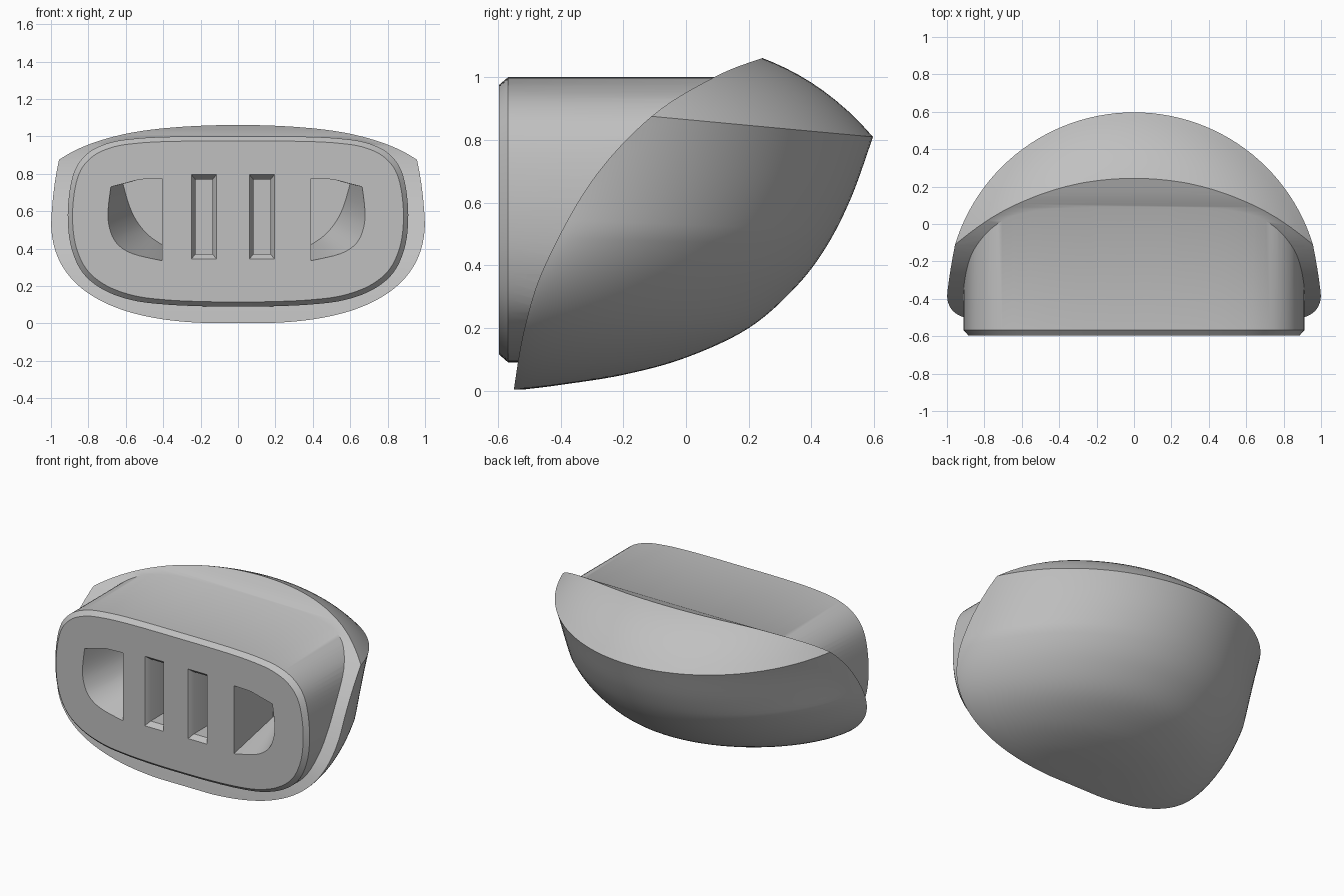
import bpy
import math
from mathutils import Vector

default = bpy.data.objects.get("Cube")
if default:
    bpy.data.objects.remove(default)

grey = bpy.data.materials.new("light_grey")
grey.use_nodes = True
GREY = (0.53, 0.53, 0.53, 1)
grey.diffuse_color = GREY
grey.node_tree.nodes["Principled BSDF"].inputs["Base Color"].default_value = GREY


def smooth_path(points, steps, closed=False):
    """Catmull-Rom curve through points of any dimension."""
    pts = [Vector(p) for p in points]
    n = len(pts)
    pick = (lambda i: pts[i % n]) if closed else (lambda i: pts[min(max(i, 0), n - 1)])
    out = []
    for i in range(n if closed else n - 1):
        a, b, c, d = (pick(i + k) for k in (-1, 0, 1, 2))
        for s in range(steps):
            t = s / steps
            out.append(b + (c - a) * (t / 2) + (a * 2 - b * 5 + c * 4 - d) * (t * t / 2)
                       + (b * 3 - a - c * 3 + d) * (t ** 3 / 2))
    return out if closed else out + [pts[-1]]


def loft(name, rings):
    """Closed solid through rings with equal point counts."""
    n = len(rings[0])
    verts = [tuple(p) for ring in rings for p in ring]
    faces = [(r * n + i, r * n + (i + 1) % n, (r + 1) * n + (i + 1) % n, (r + 1) * n + i)
             for r in range(len(rings) - 1) for i in range(n)]
    faces += [tuple(reversed(range(n))), tuple(range(len(verts) - n, len(verts)))]
    mesh = bpy.data.meshes.new(name)
    mesh.from_pydata(verts, [], faces)
    mesh.materials.append(grey)
    obj = bpy.data.objects.new(name, mesh)
    bpy.context.collection.objects.link(obj)
    activate(obj)
    bpy.ops.object.mode_set(mode='EDIT')
    bpy.ops.mesh.select_all(action='SELECT')
    bpy.ops.mesh.normals_make_consistent(inside=False)
    bpy.ops.object.mode_set(mode='OBJECT')
    return obj


def activate(obj):
    bpy.ops.object.select_all(action='DESELECT')
    obj.select_set(True)
    bpy.context.view_layer.objects.active = obj


def combine(obj, other, operation):
    activate(obj)
    mod = obj.modifiers.new(operation, 'BOOLEAN')
    mod.operation, mod.object, mod.solver = operation, other, 'EXACT'
    bpy.ops.object.modifier_apply(modifier=mod.name)
    bpy.data.objects.remove(other)


# Curved front of the shell, seen from the side (y, z)
front_curve = smooth_path([(-0.57, -0.15), (-0.55, 0), (-0.515, 0.2), (-0.45, 0.4), (-0.3, 0.67),
                           (-0.11, 0.875), (0.09, 1.0), (0.25, 1.063), (0.5, 1.14)], 8)


def front_y(z):
    for a, b in zip(front_curve, front_curve[1:]):
        if a.y <= z <= b.y:
            return a.x + (b.x - a.x) * (z - a.y) / (b.y - a.y)


# Shell: horizontal sections below a tilted ridge, low dome above it
SEGMENTS = 128
TILT, RIDGE, DOME = 0.093, 0.865, 0.265
CENTRE, WIDEST = -0.4, 0.55


def shell_ring(z, back, half, centre, tilt, power):
    ring = []
    for i in range(SEGMENTS):
        a = 2 * math.pi * i / SEGMENTS
        s = math.sin(a)
        y = centre + ((back - centre) * s ** power if s > 0 else half / 2 * s)
        ring.append((half * math.cos(a), y, z - tilt * y))
    return ring


rings = []
for back, z in smooth_path([(-0.52, 0.003), (-0.4, 0.018), (-0.2, 0.05), (0, 0.105), (0.2, 0.2),
                            (0.35, 0.335), (0.45, 0.475), (0.53, 0.65), (0.597, RIDGE)], 6):
    drop = max(0, 1 - z / WIDEST)
    half_width = (1 - drop ** 2.4) ** (1 / 2.6)
    level = (z / RIDGE) ** 2
    centre = min(CENTRE, front_y(z))
    rings.append(shell_ring(z, back, half_width, centre, TILT * level, 1.35 - 0.35 * level))
for k in range(1, 25):
    r = 1 - k / 25
    rings.append(shell_ring(RIDGE + DOME * (1 - r ** 4), CENTRE + 0.997 * r, r, CENTRE, TILT, 1))
body = loft("plug_body", rings)

side = [tuple(p) for p in front_curve] + [(1, 1.14), (1, -0.15)]
combine(body, loft("shell_trim", [[(x, y, z) for y, z in side] for x in (-1.3, 1.3)]), 'INTERSECT')

# Plug block: rounded outline (x, z) with a chamfered front rim
half = [(0.2, 1.0), (0.4, 0.997), (0.55, 0.988), (0.68, 0.968), (0.79, 0.92), (0.865, 0.835),
        (0.9, 0.71), (0.91, 0.55), (0.89, 0.4), (0.83, 0.27), (0.72, 0.18), (0.57, 0.125),
        (0.4, 0.102), (0.2, 0.092)]
outline = smooth_path([(0, 1.0)] + half + [(0, 0.09)] + [(-x, z) for x, z in reversed(half)], 5, True)
MID = 0.545
rim = [(x * 0.972, -0.597, MID + (z - MID) * 0.945) for x, z in outline]
block = [(x, -0.568, z) for x, z in outline]
root = [(x, front_y(z) + 0.02, z) for x, z in outline]
combine(body, loft("plug_block", [rim, block, root]), 'UNION')


# Blade slots with bevelled mouths
def slot_ring(x, y, w, h):
    return [(x + sx * w, y, 0.57 + sz * h) for sx, sz in ((-1, -1), (1, -1), (1, 1), (-1, 1))]


for x in (-0.182, 0.128):
    slot = [slot_ring(x, y, w, h) for y, w, h in
            ((-0.65, 0.067, 0.225), (-0.597, 0.067, 0.225), (-0.567, 0.046, 0.2), (-0.15, 0.046, 0.2))]
    combine(body, loft("slot_cutter", slot), 'DIFFERENCE')

# Side scoops: mouth outline narrowing to a smaller flat floor
mouth = [(0, 0.775), (0.12, 0.77)] + smooth_path(
    [(0.275, 0.73), (0.29, 0.6), (0.282, 0.51), (0.245, 0.43), (0.16, 0.373), (0, 0.335)], 4)
floor = [(0, 0.775), (0.12, 0.77)] + smooth_path(
    [(0.21, 0.745), (0.18, 0.64), (0.15, 0.57), (0.11, 0.51), (0.06, 0.46), (0, 0.42)], 4)
for sign in (-1, 1):
    start = 0.397 * sign - 0.008
    scoop = [[(start + sign * x, y, z) for x, z in shape] for y, shape in
             ((-0.65, mouth), (-0.597, mouth), (-0.2, floor))]
    combine(body, loft("scoop_cutter", scoop), 'DIFFERENCE')

activate(body)
bpy.ops.object.shade_smooth_by_angle(angle=math.radians(35))
